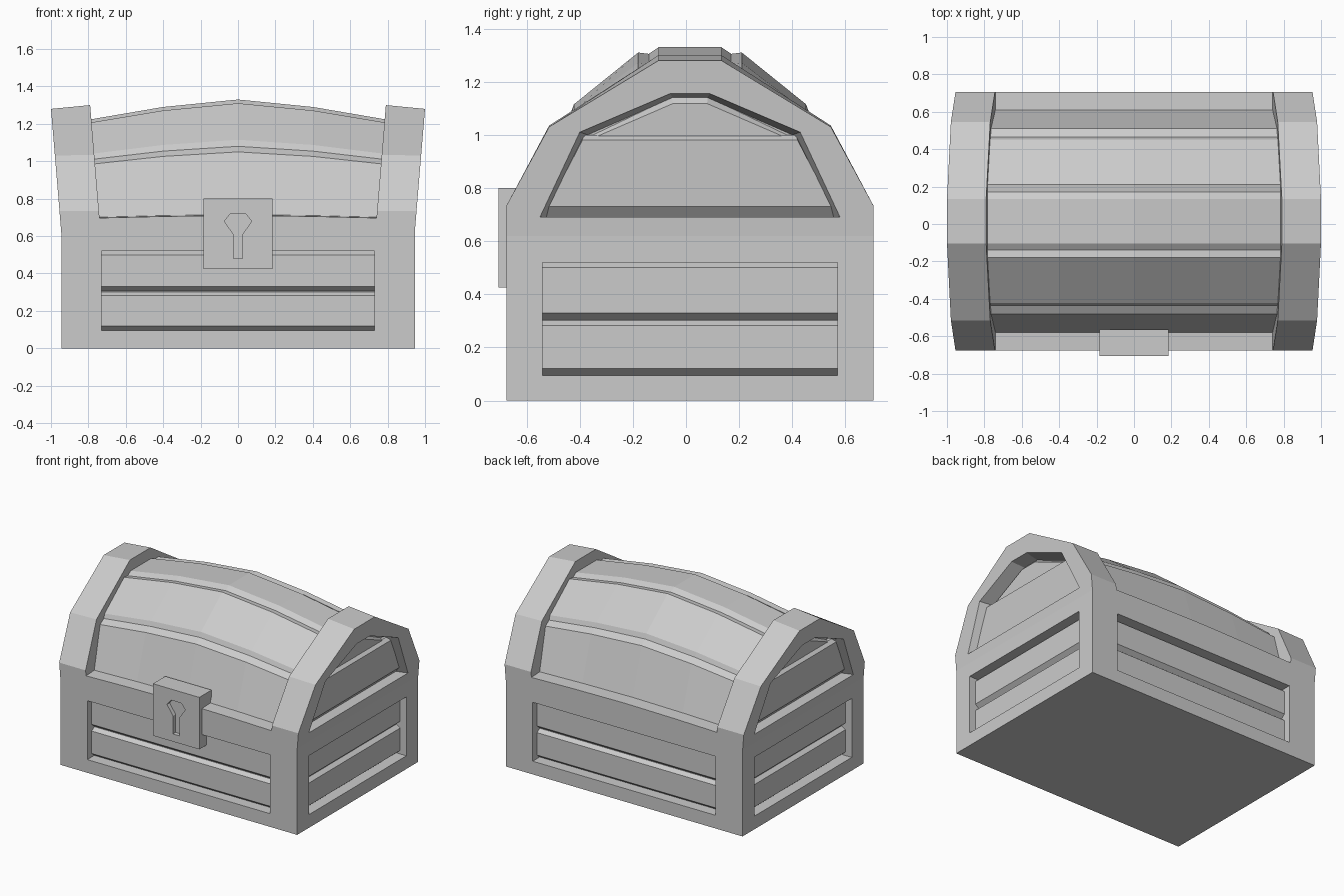
import bpy, bmesh

cube = bpy.data.objects.get("Cube")
if cube:
    bpy.data.objects.remove(cube, do_unlink=True)

grey = bpy.data.materials.new("plain_grey")
grey.use_nodes = True
grey.diffuse_color = (0.6, 0.6, 0.6, 1)
bsdf = next(n for n in grey.node_tree.nodes if n.type == 'BSDF_PRINCIPLED')
bsdf.inputs["Base Color"].default_value = grey.diffuse_color

MID = 0.015      # the box sits slightly behind the origin, the lock in front
HALF = 0.69      # half depth of the box
WIDE = 0.945     # half width of the box
SEAM = 0.62      # height where the upper part starts
LEAN = 0.083     # outward lean of the end arches


def loft(name, rings):
    """Closed solid through rings of equal point count."""
    bm = bmesh.new()
    loops = [[bm.verts.new(p) for p in ring] for ring in rings]
    n = len(loops[0])
    for a, b in zip(loops, loops[1:]):
        for i in range(n):
            j = (i + 1) % n
            bm.faces.new((a[i], a[j], b[j], b[i]))
    bm.faces.new(loops[0])
    bm.faces.new(loops[-1])
    bmesh.ops.recalc_face_normals(bm, faces=bm.faces)
    mesh = bpy.data.meshes.new(name)
    bm.to_mesh(mesh)
    bm.free()
    mesh.materials.append(grey)
    ob = bpy.data.objects.new(name, mesh)
    bpy.context.collection.objects.link(ob)
    return ob


def carve(target, cutter):
    """Cut a recess and remove the cutter."""
    mod = target.modifiers.new("recess", 'BOOLEAN')
    mod.operation = 'DIFFERENCE'
    mod.solver = 'EXACT'
    mod.object = cutter
    bpy.context.view_layer.update()
    deps = bpy.context.evaluated_depsgraph_get()
    mesh = bpy.data.meshes.new_from_object(target.evaluated_get(deps))
    target.modifiers.clear()
    target.data = mesh
    bpy.data.objects.remove(cutter, do_unlink=True)


def rect(u, low, high):
    return [(-u, low), (u, low), (u, high), (-u, high)]


def symmetric(half):
    """Mirror a half profile, listed from the bottom up, across the middle."""
    return half + [(-u, z) for u, z in reversed(half)]


# Lower box with four recessed panels, each holding two chamfered planks
body = loft("body", [[(x, MID + y, z) for x, y in rect(WIDE, -HALF, HALF)]
                     for z in (0, SEAM)])
sides = {
    "front": (0.73, lambda u, d, z: (u, MID - HALF + d, z)),
    "back": (0.73, lambda u, d, z: (u, MID + HALF - d, z)),
    "left": (0.555, lambda u, d, z: (WIDE - d, MID + u, z)),
    "right": (0.555, lambda u, d, z: (d - WIDE, MID + u, z)),
}
for side, (w, place) in sides.items():
    carve(body, loft("panel_cutter", [[place(u, d, z) for u, z in rect(w, 0.095, 0.52)]
                                      for d in (-0.05, 0.08)]))
    for part, low, high in (("lower", 0.095, 0.302), ("upper", 0.305, 0.52)):
        layers = ((0.09, w, low, high), (0.08, w, low, high),
                  (0.05, w, low + 0.025, high - 0.02))
        loft(f"{side}_{part}_plank",
             [[place(u, d, z) for u, z in rect(w, a, b)] for d, w, a, b in layers])


# Leaning end arches with a tapered opening and two stepped planks
def outer_x(z):
    return WIDE + LEAN * (z - SEAM)


def inner_x(z):
    return 0.74 + LEAN * (z - 0.69)


arch_out = symmetric([(HALF, SEAM), (HALF, 0.735), (0.53, 1.03), (0.118, 1.28)])
arch_in = symmetric([(HALF, SEAM), (HALF, 0.735), (0.53, 1.035), (0.118, 1.3)])
opening = symmetric([(0.565, 0.69), (0.415, 1.01), (0.075, 1.155)])
opening_back = symmetric([(0.535, 0.69), (0.385, 1.0), (0.065, 1.14)])

for side, s in (("left", 1), ("right", -1)):
    def on_end(points, depth):
        return [(s * (outer_x(z) - depth), MID + y, z) for y, z in points]

    arch = loft(f"{side}_arch", [[(s * inner_x(z), MID + y, z) for y, z in arch_in],
                                 on_end(arch_out, 0)])
    carve(arch, loft("opening_cutter", [on_end(opening, -0.05), on_end(opening, 0),
                                        on_end(opening_back, 0.1)]))
    low_edge = symmetric([(0.555, 0.69), (0.4, 1.0)])
    low_face = symmetric([(0.535, 0.73), (0.405, 0.98)])
    loft(f"{side}_arch_lower_plank", [on_end(low_edge, 0.11), on_end(low_edge, 0.08),
                                      on_end(low_face, 0.05)])
    top_edge = symmetric([(0.385, 0.99), (0.068, 1.142)])
    top_face = symmetric([(0.36, 0.99), (0.064, 1.118)])
    loft(f"{side}_arch_upper_plank", [on_end(top_edge, 0.11), on_end(top_edge, 0.1),
                                      on_end(top_face, 0.075)])

# Barrel lid of stepped planks, swelling towards the middle
lid_profile = symmetric([(HALF, SEAM), (HALF, 0.71), (0.595, 0.715), (0.495, 1.05),
                         (0.45, 1.08), (0.437, 1.115), (0.195, 1.31),
                         (0.155, 1.305), (0.118, 1.33)])
rings = []
for step, drop in ((-2, 0.15), (-1, 0.056), (0, 0), (1, 0.056), (2, 0.15)):
    ring = []
    for y, z in lid_profile:
        low_z = z - drop * (z - SEAM)
        x = step / 2 * (inner_x(low_z) + 0.006) if abs(step) == 2 else step * 0.4
        ring.append((x, MID + y, low_z))
    rings.append(ring)
loft("lid", rings)

# Lock plate with a sunken keyhole
lock = loft("lock", [[(x, y, z) for x, z in rect(0.185, 0.425, 0.8)]
                     for y in (-0.705, -0.565)])
keyhole = symmetric([(0.025, 0.48), (0.025, 0.61), (0.073, 0.68), (0.04, 0.72)])
carve(lock, loft("keyhole_cutter", [[(x, y, z) for x, z in keyhole]
                                    for y in (-0.75, -0.675)]))
